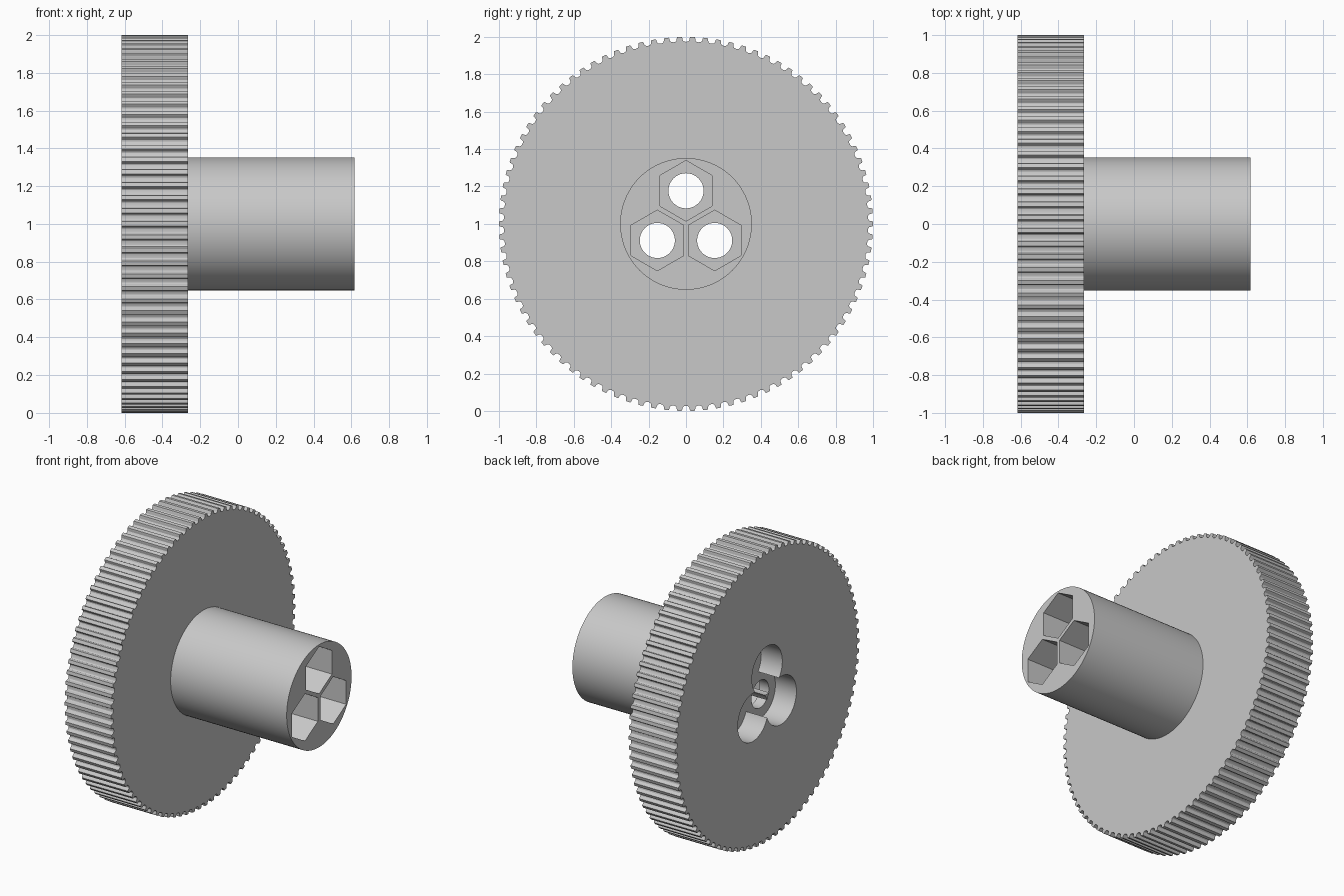
import bpy, bmesh, math
from mathutils import Matrix

if "Cube" in bpy.data.objects:
    bpy.data.objects.remove(bpy.data.objects["Cube"], do_unlink=True)

TEETH = 90
X_BACK, X_STEP, X_END = -0.616, -0.265, 0.616
CENTRE_Z = 1.0
BORE_FLOOR = X_BACK + 0.16
HEX_FLOOR = BORE_FLOOR + 0.07

grey = bpy.data.materials.new("light_grey")
grey.use_nodes = True
colour = (0.58, 0.58, 0.58, 1)
grey.diffuse_color = colour
grey.node_tree.nodes["Principled BSDF"].inputs["Base Color"].default_value = colour


def prism(name, outline, x0, x1):
    """Extrude a closed (y, z) outline along x."""
    bm = bmesh.new()
    base = bm.faces.new([bm.verts.new((x0, y, z)) for y, z in outline])
    grown = bmesh.ops.extrude_face_region(bm, geom=[base])["geom"]
    verts = [v for v in grown if isinstance(v, bmesh.types.BMVert)]
    bmesh.ops.translate(bm, verts=verts, vec=(x1 - x0, 0, 0))
    bmesh.ops.recalc_face_normals(bm, faces=bm.faces)
    mesh = bpy.data.meshes.new(name)
    bm.to_mesh(mesh)
    bm.free()
    mesh.materials.append(grey)
    obj = bpy.data.objects.new(name, mesh)
    bpy.context.collection.objects.link(obj)
    return obj


def ring(radius, sides, y=0.0, z=CENTRE_Z):
    """Regular polygon with one corner pointing up."""
    turns = [math.tau * i / sides for i in range(sides)]
    return [(y + radius * math.sin(a), z + radius * math.cos(a)) for a in turns]


def combine(body, tool, operation):
    mod = body.modifiers.new(tool.name, "BOOLEAN")
    mod.operation = operation
    mod.solver = "EXACT"
    mod.object = tool
    bpy.context.view_layer.objects.active = body
    bpy.ops.object.modifier_apply(modifier=mod.name)
    bpy.data.objects.remove(tool, do_unlink=True)


# Toothed wheel: rounded belt grooves (half width, depth) around the rim
half = [(0.0235, 0), (0.0205, 0.005), (0.0187, 0.015), (0.0165, 0.0205),
        (0.0105, 0.025)]
groove = [(-w, d) for w, d in half] + [(0, 0.0265)] + [(w, d) for w, d in reversed(half)]
rim = []
for i in range(TEETH):
    for offset, depth in groove:
        a = math.tau * i / TEETH + offset
        rim.append(((1 - depth) * math.sin(a), CENTRE_Z + (1 - depth) * math.cos(a)))
pulley = prism("toothed_wheel_and_hub", rim, X_BACK, X_STEP)

# Hub joined to the wheel
combine(pulley, prism("hub", ring(0.352, 96), X_STEP - 0.02, X_END), "UNION")

# Three bolt positions: round recess, through hole and hexagonal pocket
for k in range(3):
    a = math.tau * k / 3
    y, z = 0.177 * math.sin(a), CENTRE_Z + 0.177 * math.cos(a)
    cuts = [("head_recess", 0.165, 48, X_BACK - 0.1, BORE_FLOOR),
            ("bolt_hole", 0.094, 40, X_BACK - 0.2, X_END + 0.2),
            ("hex_pocket", 0.162, 6, HEX_FLOOR, X_END + 0.1)]
    for name, radius, sides, x0, x1 in cuts:
        tool = prism(name, ring(radius, sides, y, z), x0, x1)
        tool.hide_render = True
        combine(pulley, tool, "DIFFERENCE")

# Smooth round walls, crisp edges
bpy.ops.object.select_all(action="DESELECT")
pulley.select_set(True)
bpy.context.view_layer.objects.active = pulley
bpy.ops.object.shade_smooth_by_angle(angle=math.radians(25))
